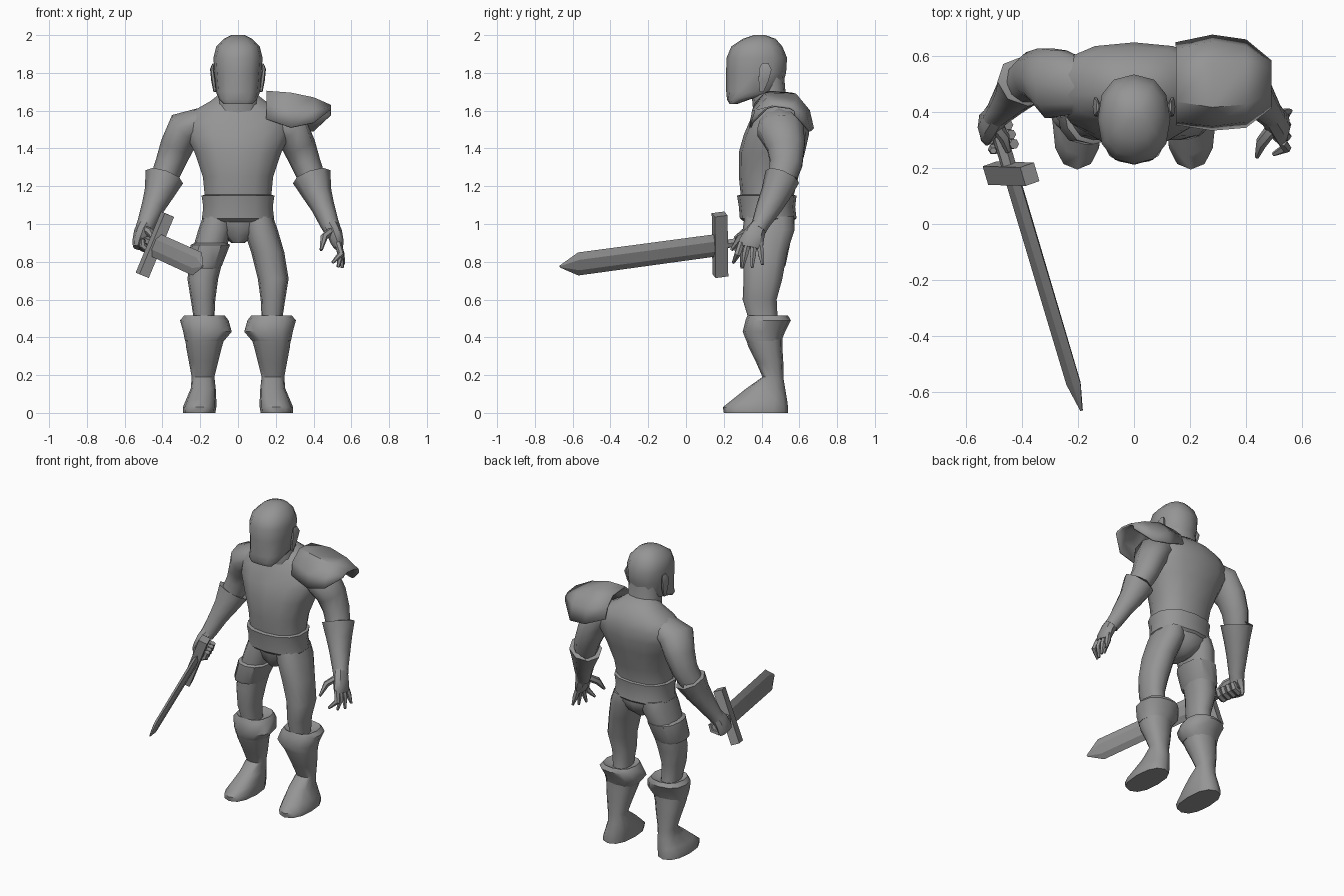
import bpy, bmesh, math
from mathutils import Vector

grey = bpy.data.materials.new("plain grey")
grey.diffuse_color = (0.30, 0.30, 0.30, 1)


def skin(name, rings, caps=True, closed=True, angle=42):
    """Join rings of points into one smooth surface."""
    bm = bmesh.new()
    vs = [[bm.verts.new(p) for p in r] for r in rings]
    n = len(vs[0])
    for a, b in zip(vs, vs[1:]):
        for i in range(n if closed else n - 1):
            j = (i + 1) % n
            bm.faces.new((a[i], a[j], b[j], b[i]))
    if caps:
        bm.faces.new(vs[0])
        bm.faces.new(vs[-1])
    bmesh.ops.recalc_face_normals(bm, faces=bm.faces)
    me = bpy.data.meshes.new(name)
    bm.to_mesh(me)
    bm.free()
    me.materials.append(grey)
    for p in me.polygons:
        p.use_smooth = True
    me.set_sharp_from_angle(angle=math.radians(angle))
    ob = bpy.data.objects.new(name, me)
    bpy.context.collection.objects.link(ob)
    return ob


def spow(v, p):
    return math.copysign(abs(v) ** p, v)


def loft(name, rows, s=1, n=12, p=0.85, **kw):
    """Level rings given as z, x0, x1, y0, y1; s = -1 mirrors in x."""
    rings = []
    for z, x0, x1, y0, y1 in rows:
        ring = []
        for i in range(n):
            a = 2 * math.pi * i / n - math.pi / 2
            x = (x0 + x1) / 2 + (x1 - x0) / 2 * spow(math.cos(a), p)
            y = (y0 + y1) / 2 + (y1 - y0) / 2 * spow(math.sin(a), p)
            ring.append((s * x, y, z))
        rings.append(ring)
    return skin(name, rings, **kw)


def tube(name, rows, s=1, n=8, **kw):
    """Rings across a path given as x, y, z, radius a, radius b."""
    pts = [Vector((s * r[0], r[1], r[2])) for r in rows]
    rings = []
    for i, c in enumerate(pts):
        t = (pts[min(i + 1, len(pts) - 1)] - pts[max(i - 1, 0)]).normalized()
        u = Vector((0, 1, 0)).cross(t)
        if u.length < 0.1:
            u = Vector((1, 0, 0))
        u.normalize()
        v = t.cross(u)
        ra, rb = rows[i][3:]
        rings.append([c + u * ra * math.cos(2 * math.pi * k / n)
                      + v * rb * math.sin(2 * math.pi * k / n) for k in range(n)])
    return skin(name, rings, **kw)


def sym(rows):
    return [(z, -x, x, y0, y1) for z, x, y0, y1 in rows]


# Head, neck and ears
loft("head", sym([(1.635, .075, .23, .27), (1.66, .10, .217, .34), (1.70, .117, .213, .50),
                  (1.80, .125, .212, .53), (1.88, .13, .215, .535), (1.94, .115, .24, .51),
                  (1.98, .075, .30, .475), (2.0, .035, .36, .42)]), angle=50)
loft("neck", sym([(1.55, .13, .36, .56), (1.66, .105, .35, .53), (1.78, .10, .34, .52)]))
for s in (1, -1):
    tube("ear", [(.122, .40, 1.70, .008, .012), (.13, .41, 1.76, .012, .03),
                 (.138, .42, 1.82, .01, .038), (.13, .42, 1.85, .005, .02)], s, n=6)

# Torso, belt and pelvis
loft("torso", sym([(1.05, .185, .30, .57), (1.15, .18, .29, .57), (1.25, .19, .28, .595),
                   (1.38, .235, .28, .63), (1.47, .28, .305, .65), (1.54, .285, .335, .65),
                   (1.60, .24, .36, .635), (1.65, .15, .385, .60), (1.70, .085, .42, .54)]),
     n=14, angle=55)
loft("belt", sym([(1.01, .175, .31, .565), (1.03, .195, .285, .585), (1.09, .188, .28, .578),
                  (1.15, .197, .27, .585), (1.155, .18, .285, .57)]), n=14, angle=35)
loft("pelvis", sym([(.90, .035, .36, .50), (.94, .09, .335, .55), (1.0, .16, .315, .575),
                    (1.05, .18, .31, .57)]))

# Legs, boots and feet
for s in (1, -1):
    loft("leg", [(1.04, .02, .185, .31, .57), (.97, .03, .21, .30, .575),
                 (.85, .07, .245, .30, .535), (.71, .105, .268, .305, .51),
                 (.60, .12, .25, .30, .48), (.50, .125, .235, .33, .485),
                 (.42, .12, .24, .33, .49)], s)
    loft("boot_cuff", [(.49, .125, .235, .35, .49), (.515, .07, .285, .325, .54),
                       (.49, .05, .307, .315, .555), (.43, .033, .29, .30, .525),
                       (.38, .075, .28, .32, .505)], s, angle=50)
    loft("boot", [(.40, .07, .28, .315, .51), (.35, .085, .275, .33, .51),
                  (.27, .105, .26, .37, .515), (.19, .125, .245, .405, .515),
                  (.13, .118, .25, .32, .525), (.07, .115, .275, .245, .535),
                  (.03, .115, .292, .195, .54), (0, .12, .29, .20, .54)], s, angle=50)
loft("thigh_strap", [(.765, .095, .27, .29, .515), (.78, .085, .275, .285, .527),
                     (.89, .042, .25, .285, .55), (.90, .06, .23, .30, .535)], -1, angle=35)

# Arms and bracers
for s in (1, -1):
    tube("upper_arm", [(.18, .49, 1.55, .07, .10), (.28, .50, 1.505, .10, .13),
                       (.325, .53, 1.41, .088, .105), (.36, .53, 1.32, .078, .09),
                       (.40, .50, 1.22, .07, .075)], s, n=10, angle=60)
    tube("bracer", [(.39, .51, 1.245, .075, .075), (.39, .51, 1.25, .105, .095),
                    (.42, .475, 1.16, .078, .08), (.45, .44, 1.09, .062, .068),
                    (.485, .395, 1.0, .05, .048), (.50, .38, .97, .046, .046)], s, angle=50)
    tube("palm", [(.487, .392, 1.0, .044, .042), (.51, .365, .955, .042, .055),
                  (.527, .345, .90, .034, .066), (.533, .34, .875, .024, .06)], s)

# Open hand: spread fingers and thumb
for y, tip in ((.295, (.50, .25, .795)), (.328, (.53, .30, .772)),
               (.36, (.552, .35, .768)), (.39, (.56, .405, .785))):
    mid = (.545, (y + tip[1]) / 2, .84)
    tube("finger", [(.53, y, .90, .018, .018), (*mid, .019, .018), (*tip, .008, .008)], n=6)
tube("thumb", [(.50, .35, .97, .02, .025), (.455, .29, .93, .02, .024),
               (.44, .24, .862, .008, .009)], n=6)

# Shoulder plate: front-to-back arcs at four distances from the neck
arcs = [
    (.15, (.36, 1.555), (.37, 1.64), (.44, 1.70), (.56, 1.69), (.62, 1.63), (.645, 1.56)),
    (.28, (.34, 1.51), (.355, 1.60), (.42, 1.69), (.58, 1.685), (.65, 1.60), (.672, 1.505)),
    (.40, (.35, 1.535), (.37, 1.60), (.43, 1.665), (.58, 1.65), (.63, 1.59), (.655, 1.49)),
    (.49, (.42, 1.605), (.43, 1.615), (.47, 1.625), (.55, 1.615), (.575, 1.60), (.58, 1.575)),
]
plate = skin("shoulder_plate", [[(a[0], y, z) for y, z in a[1:]] for a in arcs],
             caps=False, closed=False, angle=50)
mod = plate.modifiers.new("thickness", 'SOLIDIFY')
mod.thickness = 0.012
mod.offset = 0

# Sword: d runs to the tip, w across the blade, q through its thickness
hub = Vector((-.44, .18, .89))
d = (Vector((-.187, -.67, .775)) - hub).normalized()
w = Vector((.38, 0, .925))
w = (w - d * w.dot(d)).normalized()
q = d.cross(w)


def bar(name, stations, flat):
    """Stations: distance along d, half width, half thickness."""
    corners = [(1, 1), (-1, 1), (-1, -1), (1, -1)] if flat else \
        [(1, 0), (.45, 1), (-.45, 1), (-1, 0), (-.45, -1), (.45, -1)]
    skin(name, [[hub + d * t + w * a * hw + q * b * ht for a, b in corners]
                for t, hw, ht in stations], angle=25)


bar("blade", [(0, .064, .018), (.79, .066, .016), (.892, .006, .004)], False)
bar("guard", [(-.035, .175, .028), (.035, .175, .028)], True)
bar("grip", [(-.23, .026, .026), (0, .024, .024)], False)

# Gripping hand: fingers curled round the grip, thumb along the top
for k in range(4):
    c = hub - d * (.10 + .036 * k)
    path = []
    for deg in (150, 205, 260, 315, 365):
        a = math.radians(deg)
        path.append(c + w * math.sin(a) * .042 + q * math.cos(a) * .042)
    rows = [(p.x, p.y, p.z, r, r) for p, r in zip(path, (.018, .021, .021, .019, .012))]
    tube("curled_finger", rows, n=6)
tube("gripping_thumb", [(-.50, .36, .975, .022, .024), (-.465, .31, .955, .021, .022),
                        (-.45, .26, .925, .01, .011)], n=6)
